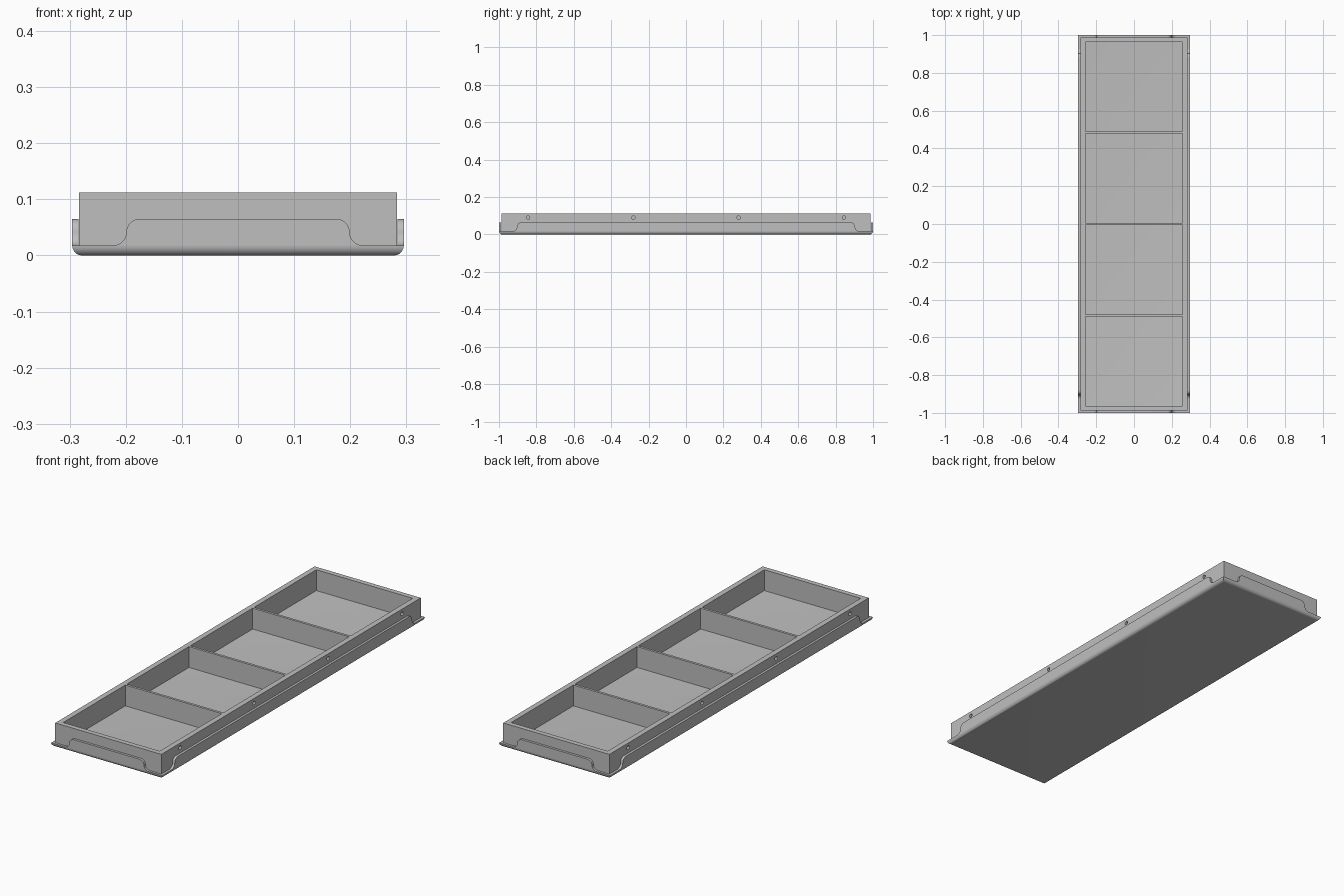
import bpy, bmesh
from math import sin, cos, pi, radians
from mathutils import Matrix, Vector

if "Cube" in bpy.data.objects:
    bpy.data.objects.remove(bpy.data.objects["Cube"], do_unlink=True)

grey = bpy.data.materials.new("plain_grey")
grey.use_nodes = True
colour = (0.52, 0.52, 0.52, 1)
grey.diffuse_color = colour
grey.node_tree.nodes["Principled BSDF"].inputs["Base Color"].default_value = colour

HX, HY = 0.2955, 1.0            # tray half sizes
SHEET, BEND, LIP = 0.0115, 0.018, 0.065
BX, BY, TOP = 0.283, 0.987, 0.112   # frame half sizes and height
IX, IY = 0.257, 0.963           # inside of the frame
DIVIDER = 0.012


def finish(name, bm):
    bmesh.ops.recalc_face_normals(bm, faces=bm.faces)
    mesh = bpy.data.meshes.new(name)
    bm.to_mesh(mesh)
    bm.free()
    mesh.materials.append(grey)
    obj = bpy.data.objects.new(name, mesh)
    bpy.context.collection.objects.link(obj)
    return obj


def activate(obj):
    bpy.ops.object.select_all(action="DESELECT")
    obj.select_set(True)
    bpy.context.view_layer.objects.active = obj


def smooth(obj):
    activate(obj)
    bpy.ops.object.shade_smooth_by_angle(angle=radians(30))


def add_box(bm, centre, size):
    matrix = Matrix.Translation(centre) @ Matrix.Diagonal((*size, 1))
    bmesh.ops.create_cube(bm, size=1, matrix=matrix)


def arc(cx, cy, r, start, end, steps=8):
    angles = [start + (end - start) * i / steps for i in range(steps + 1)]
    return [(cx + r * cos(a), cy + r * sin(a)) for a in angles]


# Sheet tray: bent edge profile (inset, height) carried round a rectangle
outer = arc(BEND, BEND, BEND, 1.5 * pi, pi)
inner = arc(BEND, BEND, BEND - SHEET, pi, 1.5 * pi)
bm = bmesh.new()
rings = []
for inset, z in outer + inner:
    x, y = HX - inset, HY - inset
    rings.append([bm.verts.new((sx * x, sy * y, z))
                  for sx, sy in ((-1, -1), (1, -1), (1, 1), (-1, 1))])
for a, b in zip(rings, rings[1:]):
    for i in range(4):
        j = (i + 1) % 4
        bm.faces.new((a[i], a[j], b[j], b[i]))
bm.faces.new(rings[0])
bm.faces.new(rings[-1])
smooth(finish("sheet_tray", bm))


# Upright flanges with S-curved ends that clear the corners
def flange(name, half_length, distance, turn):
    r = (LIP - BEND) / 2
    edge = half_length - 0.0965
    side = arc(edge + r, BEND + r, r, 1.5 * pi, pi)
    side += arc(edge - r, BEND + r, r, 0, pi / 2)
    outline = side + [(-x, z) for x, z in reversed(side)]
    bm = bmesh.new()
    face = bm.faces.new([bm.verts.new((x, -distance, z)) for x, z in outline])
    result = bmesh.ops.extrude_face_region(bm, geom=[face])
    moved = [v for v in result["geom"] if isinstance(v, bmesh.types.BMVert)]
    bmesh.ops.translate(bm, verts=moved, vec=(0, SHEET, 0))
    bm.transform(Matrix.Rotation(turn, 4, "Z"))
    smooth(finish(name, bm))


flange("front_flange", HX, HY, 0)
flange("back_flange", HX, HY, pi)
flange("left_flange", HY, HX, pi / 2)
flange("right_flange", HY, HX, -pi / 2)

# Divided frame standing in the tray
bm = bmesh.new()
add_box(bm, (0, 0, (TOP + SHEET) / 2), (2 * BX, 2 * BY, TOP - SHEET))
frame = finish("divided_frame", bm)

# Cutters: four open compartments, and blind holes along both long sides
bm = bmesh.new()
pocket = (2 * IY - 3 * DIVIDER) / 4
for i in range(4):
    y = (i - 1.5) * (pocket + DIVIDER)
    add_box(bm, (0, y, TOP / 2), (2 * IX, pocket, 0.3))
for side in (-1, 1):
    for i in range(4):
        place = Matrix.Translation((side * BX, (i - 1.5) * 0.563, 0.09))
        bmesh.ops.create_cone(bm, cap_ends=True, segments=20, radius1=0.009,
                              radius2=0.009, depth=0.024,
                              matrix=place @ Matrix.Rotation(pi / 2, 4, "Y"))
cutter = finish("frame_cutter", bm)
cutter.hide_render = True

cut = frame.modifiers.new("cut", "BOOLEAN")
cut.operation = "DIFFERENCE"
cut.solver = "EXACT"
cut.object = cutter
activate(frame)
bpy.ops.object.modifier_apply(modifier=cut.name)
bpy.data.objects.remove(cutter, do_unlink=True)
smooth(frame)
